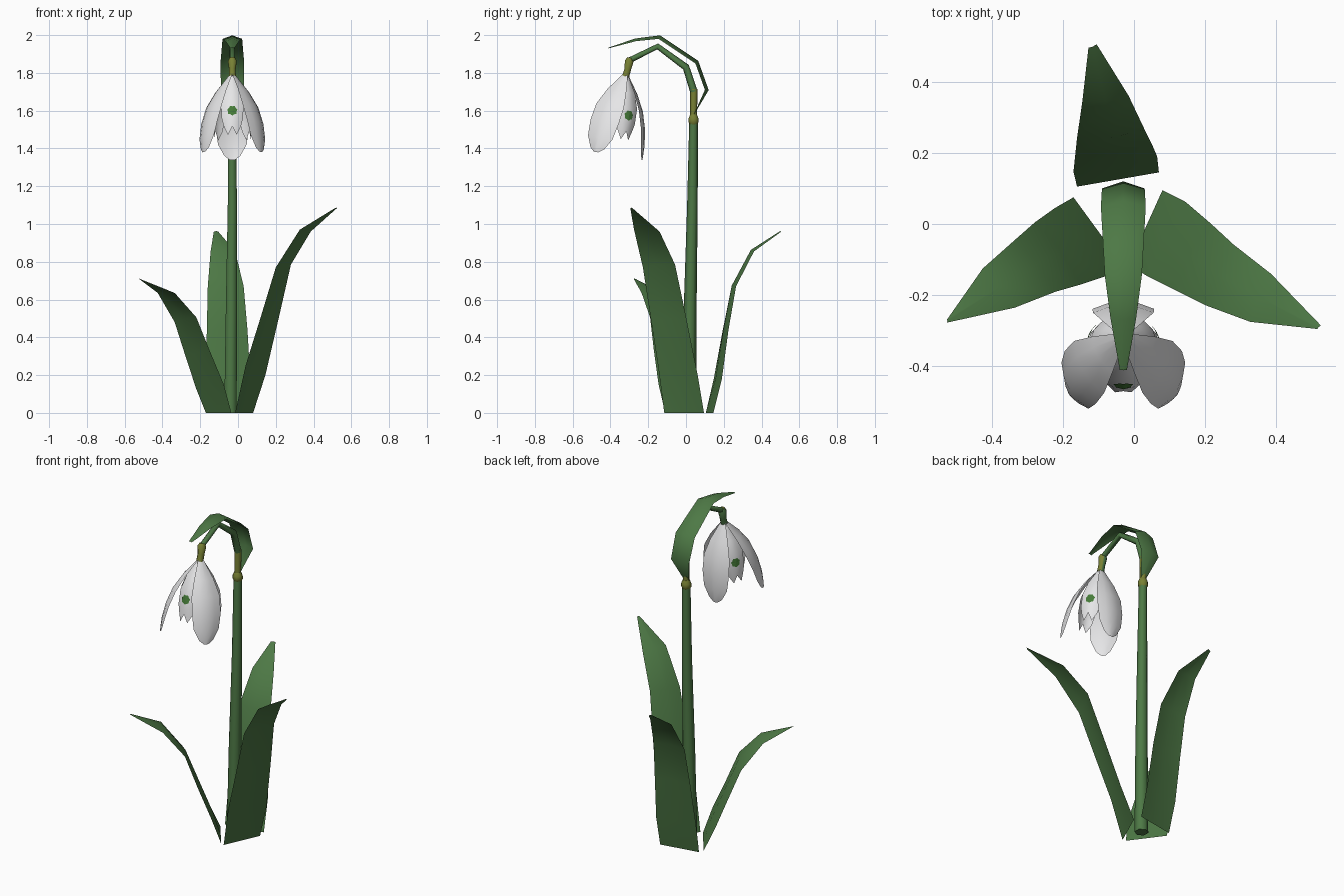
import bpy, math
from mathutils import Vector, Matrix

if "Cube" in bpy.data.objects:
    bpy.data.objects.remove(bpy.data.objects["Cube"])

CX = -0.03  # plane holding stem and flower


def material(name, rgb):
    m = bpy.data.materials.new(name)
    m.diffuse_color = (*rgb, 1)
    m.use_nodes = True
    m.node_tree.nodes["Principled BSDF"].inputs["Base Color"].default_value = m.diffuse_color
    return m


GREEN = material("leaf green", (0.075, 0.19, 0.06))
OLIVE = material("olive green", (0.19, 0.22, 0.035))
WHITE = material("petal white", (0.80, 0.80, 0.81))
SPOT = material("spot green", (0.06, 0.20, 0.04))


def add(name, verts, faces, mat):
    me = bpy.data.meshes.new(name)
    me.from_pydata([tuple(v) for v in verts], [], faces)
    me.materials.append(mat)
    ob = bpy.data.objects.new(name, me)
    bpy.context.collection.objects.link(ob)
    for p in me.polygons:
        p.use_smooth = len(p.vertices) == 4
    return ob


def grid(name, rows, mat):
    n = len(rows[0])
    verts = [v for r in rows for v in r]
    faces = [(i * n + j, i * n + j + 1, (i + 1) * n + j + 1, (i + 1) * n + j)
             for i in range(len(rows) - 1) for j in range(n - 1)]
    return add(name, verts, faces, mat)


def tube(name, path, mat, sides=6):
    """Tube along (y, z, radius, optional x shift) points near the plane x = CX."""
    verts, faces = [], []
    for i, (y, z, r, *dx) in enumerate(path):
        a, b = path[max(i - 1, 0)], path[min(i + 1, len(path) - 1)]
        t = Vector((0, b[0] - a[0], b[1] - a[1])).normalized()
        n = Vector((0, -t.z, t.y))
        c = Vector((CX + (dx[0] if dx else 0), y, z))
        for k in range(sides):
            w = 2 * math.pi * (k + 0.5) / sides
            verts.append(c + r * (math.cos(w) * Vector((1, 0, 0)) + math.sin(w) * n))
    for i in range(len(path) - 1):
        for k in range(sides):
            q = (k + 1) % sides
            f = (i * sides + k, (i + 1) * sides + k, (i + 1) * sides + q, i * sides + q)
            faces.append(f)
    faces.append(tuple(range(sides)))
    faces.append(tuple(reversed(range(len(verts) - sides, len(verts)))))
    ob = add(name, verts, [tuple(reversed(f)) for f in faces], mat)
    # make the winding point outwards
    side = ob.data.polygons[0]
    if side.normal.dot(side.center - Vector((CX, path[0][0], side.center.z))) < 0:
        ob.data.flip_normals()
    return ob


def leaf(name, pairs, bulge=0.012):
    """Blade from left/right edge points, with a raised midrib away from the base row."""
    rows = []
    for i, (a, b) in enumerate(pairs):
        a, b = Vector(a), Vector(b)
        p, q = pairs[max(i - 1, 0)], pairs[min(i + 1, len(pairs) - 1)]
        along = Vector(q[0]) + Vector(q[1]) - Vector(p[0]) - Vector(p[1])
        nrm = (b - a).cross(along).normalized()
        k = 0 if i == 0 else min(1, (b - a).length / 0.1)
        rows.append([a, (a + b) / 2 + nrm * bulge * k, b])
    return grid(name, rows, GREEN)


# Stem, joint, sheath, hooked stalk and ovary
tube("stem", [(0.015, 0, 0.038, -0.01), (0.022, 0.55, 0.034, -0.005),
              (0.034, 1.1, 0.028), (0.04, 1.54, 0.023)], GREEN)
tube("stem_joint", [(0.04, 1.525, 0.02), (0.04, 1.54, 0.029), (0.04, 1.56, 0.028), (0.04, 1.58, 0.019)], OLIVE, 8)
tube("sheath", [(0.04, 1.57, 0.018), (0.041, 1.65, 0.019), (0.042, 1.715, 0.02)], OLIVE)
tube("flower_stalk", [(0.042, 1.70, 0.02), (0.0, 1.83, 0.019), (-0.15, 1.94, 0.016),
                      (-0.297, 1.868, 0.015)], GREEN)
ovary = tube("ovary", [(-0.296, 1.88, 0.015), (-0.301, 1.862, 0.025), (-0.308, 1.82, 0.019),
                       (-0.32, 1.78, 0.02)], OLIVE, 8)
ovary.data.materials.append(GREEN)
for p in ovary.data.polygons:  # green back-left flank
    if p.normal.dot(Vector((-0.7, 0.7, 0))) > 0.3:
        p.material_index = 1

# Arching spathe over the flower, ridged outwards
spathe = [(0.035, 1.565, 0.012), (0.1, 1.71, 0.06), (0.05, 1.85, 0.063),
          (-0.145, 1.98, 0.052), (-0.265, 1.968, 0.036), (-0.41, 1.93, 0.01)]
leaf("spathe", [((CX + w, y, z), (CX - w, y, z)) for y, z, w in spathe], 0.02)

# Three base leaves
leaf("right_leaf", [((0.08, 0.095, 0), (-0.015, -0.115, 0)),
                    ((0.145, 0.062, 0.2), (0.04, -0.148, 0.25)),
                    ((0.215, 0.002, 0.5), (0.115, -0.185, 0.49)),
                    ((0.28, -0.058, 0.785), (0.2, -0.228, 0.77)),
                    ((0.385, -0.14, 0.96), (0.327, -0.275, 0.97)),
                    ((0.525, -0.285, 1.085), (0.515, -0.295, 1.085))])
leaf("back_leaf", [((-0.16, 0.105, 0), (0.07, 0.145, 0)),
                   ((-0.17, 0.147, 0.18), (0.065, 0.19, 0.18)),
                   ((-0.165, 0.195, 0.44), (0.05, 0.225, 0.44)),
                   ((-0.16, 0.242, 0.67), (0.03, 0.265, 0.67)),
                   ((-0.145, 0.345, 0.855), (-0.015, 0.36, 0.855)),
                   ((-0.128, 0.495, 0.96), (-0.105, 0.505, 0.96))])
leaf("left_leaf", [((-0.035, -0.11, 0), (-0.17, 0.075, 0)),
                   ((-0.075, -0.145, 0.15), (-0.222, 0.045, 0.13)),
                   ((-0.15, -0.17, 0.33), (-0.278, 0.005, 0.3)),
                   ((-0.22, -0.19, 0.505), (-0.335, -0.045, 0.48)),
                   ((-0.335, -0.235, 0.635), (-0.425, -0.125, 0.635)),
                   ((-0.525, -0.277, 0.71), (-0.525, -0.268, 0.71))])

# Flower frame: hangs from the ovary, tilted forward
FRAME = Matrix.Translation((CX, -0.317, 1.79)) @ Matrix.Rotation(-0.171, 4, 'X')


def place(angle, s, r, t):
    """Point s below the ovary, r from the axis and t sideways."""
    return FRAME @ Matrix.Rotation(angle, 4, 'Z') @ Vector((t, r, -s))


def petal(name, angle, shape, cup, tip=(0, 0, 0, 0, 0), spread=1.0):
    rows = []
    for i, (s, r, w) in enumerate(shape):
        last = i == len(shape) - 1
        rows.append([place(angle, s + (tip[j] if last else 0), r * spread - cup * u * u * w, u * w)
                     for j, u in enumerate((-1, -0.5, 0, 0.5, 1))])
    return grid(name, rows, WHITE)


OUTER = [(0, 0.012, 0.016), (0.09, 0.075, 0.058), (0.175, 0.12, 0.085), (0.265, 0.147, 0.087),
         (0.35, 0.16, 0.076), (0.41, 0.162, 0.042), (0.43, 0.161, 0.014)]
INNER = [(0, 0.01, 0.015), (0.09, 0.065, 0.045), (0.17, 0.096, 0.06), (0.25, 0.106, 0.056), (0.295, 0.104, 0.046)]


def inner_radius(s):
    for (s0, r0, _), (s1, r1, _) in zip(INNER, INNER[1:]):
        if s <= s1:
            return r0 + (r1 - r0) * (s - s0) / (s1 - s0)
    return INNER[-1][1]


for i in range(3):
    a = i * 2 * math.pi / 3
    petal(f"outer_petal_{i + 1}", a, OUTER, 0.25, spread=1.1 if i else 1.0)
    b = a + math.pi
    # Notched inner petal with a green spot
    petal(f"inner_petal_{i + 1}", b, INNER, 0.4, (-0.005, 0.045, 0.0, 0.045, -0.005))
    pts = []
    for k in range(14):
        w, rad = 2 * math.pi * k / 14, (0.028, 0.023)[k % 2]
        s, t = 0.21 + rad * math.cos(w), rad * math.sin(w)
        pts.append(place(b, s, inner_radius(s) + 0.004 - 6 * t * t, t))
    pts.append(place(b, 0.21, inner_radius(0.21) + 0.005, 0))
    add(f"petal_spot_{i + 1}", pts, [(k, (k + 1) % 14, 14) for k in range(14)], SPOT)
